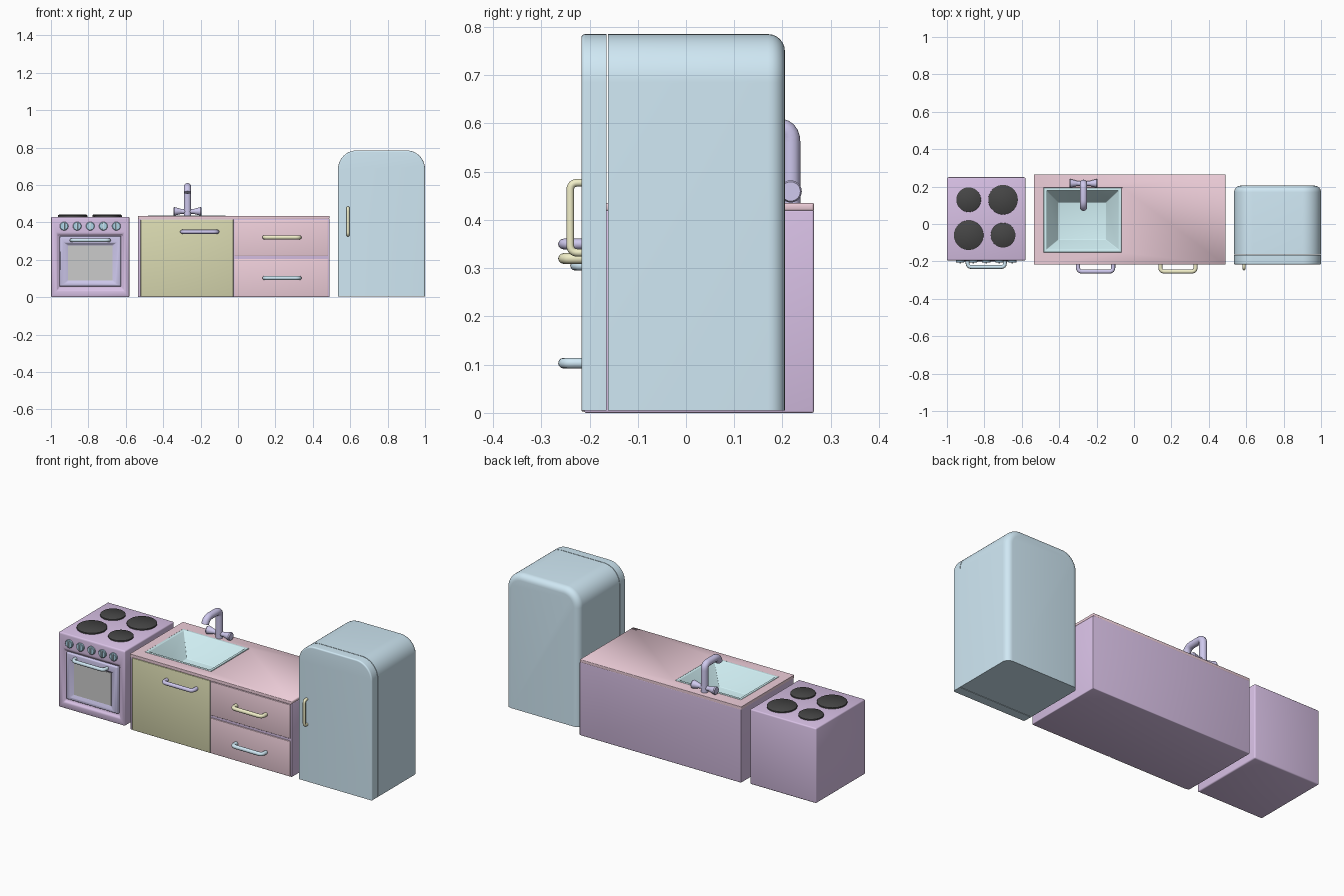
import bpy, bmesh, math
from mathutils import Vector

if "Cube" in bpy.data.objects:
    bpy.data.objects.remove(bpy.data.objects["Cube"])

COL = {'purple': (.70, .54, .80), 'pink': (.86, .62, .70), 'blue': (.63, .81, .91),
       'olive': (.70, .70, .44), 'yellow': (.88, .86, .58), 'lavender': (.62, .58, .85),
       'cyan': (.66, .90, .94), 'black': (.06, .06, .06), 'steel': (.42, .66, .80)}
MATS = {}
for k, c in COL.items():
    MATS[k] = bpy.data.materials.new(k)
    MATS[k].diffuse_color = (*c, 1)


def finish(ob, color, bevel=0, segs=3):
    if color:
        ob.data.materials.append(MATS[color])
    bpy.ops.object.select_all(action='DESELECT')
    ob.select_set(True)
    bpy.context.view_layer.objects.active = ob
    if bevel:
        m = ob.modifiers.new('bevel', 'BEVEL')
        m.width, m.segments, m.limit_method = bevel, segs, 'ANGLE'
        m.angle_limit = math.radians(40)
        bpy.ops.object.modifier_apply(modifier=m.name)
    bpy.ops.object.shade_smooth_by_angle(angle=math.radians(40))
    return ob


def loft(name, rings, color, bevel=0, caps=(True, True), cyclic=False, segs=3):
    """Skin a list of equal-length vertex loops."""
    bm = bmesh.new()
    vs = [[bm.verts.new(p) for p in r] for r in rings]
    n = len(vs[0])
    pairs = list(zip(vs, vs[1:])) + ([(vs[-1], vs[0])] if cyclic else [])
    for a, b in pairs:
        for i in range(n):
            bm.faces.new((a[i], a[(i + 1) % n], b[(i + 1) % n], b[i]))
    if not cyclic:
        for use, r in zip(caps, (vs[0], vs[-1])):
            if use:
                bm.faces.new(r)
    bmesh.ops.recalc_face_normals(bm, faces=bm.faces[:])
    me = bpy.data.meshes.new(name)
    bm.to_mesh(me)
    bm.free()
    ob = bpy.data.objects.new(name, me)
    bpy.context.collection.objects.link(ob)
    return finish(ob, color, bevel, segs)


def flat(x0, x1, y0, y1, z):      # horizontal rectangle
    return [(x0, y0, z), (x1, y0, z), (x1, y1, z), (x0, y1, z)]


def upright(x0, x1, z0, z1, y):   # front-facing rectangle
    return [(x0, y, z0), (x1, y, z0), (x1, y, z1), (x0, y, z1)]


def box(name, x0, x1, y0, y1, z0, z1, color, bevel=0):
    return loft(name, [flat(x0, x1, y0, y1, z0), flat(x0, x1, y0, y1, z1)], color, bevel)


def lathe(name, origin, axis, prof, color, n=32):
    """Round part: prof is a list of (distance along axis, radius)."""
    q = Vector((0, 0, 1)).rotation_difference(Vector(axis))
    o = Vector(origin)
    rings = [[o + q @ Vector((r * math.cos(2 * math.pi * i / n), r * math.sin(2 * math.pi * i / n), h))
              for i in range(n)] for h, r in prof]
    return loft(name, rings, color)


def tube(name, pts, r, fillet, color):
    """Round bar along a path with rounded corners."""
    P = [Vector(p) for p in pts]
    path = [P[0]]
    for a, b, c in zip(P, P[1:], P[2:]):
        s, e = b + (a - b).normalized() * fillet, b + (c - b).normalized() * fillet
        path += [s * (1 - t) ** 2 + b * 2 * t * (1 - t) + e * t * t for t in (k / 6 for k in range(7))]
    path.append(P[-1])
    cu = bpy.data.curves.new(name, 'CURVE')
    cu.dimensions, cu.bevel_depth, cu.bevel_resolution, cu.use_fill_caps = '3D', r, 4, True
    sp = cu.splines.new('POLY')
    sp.points.add(len(path) - 1)
    for q, p in zip(sp.points, path):
        q.co = (*p, 1)
    ob = bpy.data.objects.new(name, cu)
    bpy.context.collection.objects.link(ob)
    bpy.ops.object.select_all(action='DESELECT')
    ob.select_set(True)
    bpy.context.view_layer.objects.active = ob
    bpy.ops.object.convert(target='MESH')
    return finish(bpy.context.view_layer.objects.active, color)


def bar_handle(name, x0, x1, z, y_wall, y_out, r, color):
    a, b, y = x0 + r, x1 - r, y_out + r
    tube(name, [(a, y_wall, z), (a, y, z), (b, y, z), (b, y_wall, z)], r, .022, color)


# Stove body with a recess in its front, oven door and window
SX = (-1.0, -.58)
loft('stove_body', [upright(*SX, 0, .43, .25), upright(*SX, 0, .43, -.195),
                    upright(-.968, -.61, .035, .338, -.195),
                    upright(-.96, -.618, .045, .33, -.183)], 'purple', .008)
loft('oven_door', [upright(-.955, -.623, .055, .327, -.18), upright(-.95, -.63, .06, .325, -.198),
                   upright(-.925, -.655, .075, .29, -.198),
                   upright(-.908, -.672, .09, .277, -.186)], 'lavender', .004)
box('oven_window', -.908, -.672, -.189, -.184, .09, .277, None)
bar_handle('oven_handle', -.90, -.68, .305, -.19, -.24, .01, 'blue')

# Stove knobs and burners
for i in range(5):
    x = -.93 + i * .07
    lathe(f'stove_knob_{i + 1}', (x, -.19, .38), (0, -1, 0), [(0, .023), (.013, .023), (.016, .02)], 'steel', 24)
    box(f'knob_grip_{i + 1}', x - .004, x + .004, -.212, -.2, .361, .399, 'blue', .002)
for i, (x, y, r) in enumerate([(-.884, .13, .066), (-.70, .13, .079), (-.884, -.06, .079), (-.70, -.06, .066)]):
    lathe(f'burner_{i + 1}', (x, y, .428), (0, 0, 1), [(0, r), (.009, r), (.013, r - .005)], 'black', 40)

# Sink cabinet: body, worktop with opening, basin
CX, CY = (-.535, .49), (-.217, .265)
HOLE = (-.483, -.067, -.152, .193)
loft('cabinet_body', [flat(*CX, -.211, CY[1], 0), flat(*CX, -.211, CY[1], .42),
                      flat(*HOLE, .42)], 'purple', .004, caps=(True, False))
loft('worktop', [flat(*CX, *CY, .418), flat(*CX, *CY, .435), flat(*HOLE, .435), flat(*HOLE, .418)],
     'pink', .005, cyclic=True)
loft('sink_basin', [flat(-.42, -.14, -.10, .13, .305), flat(*HOLE, .415), flat(*HOLE, .437),
                    flat(-.469, -.081, -.138, .179, .437),
                    flat(-.405, -.15, -.085, .115, .315)], 'cyan', .003)

# Cabinet fronts and their handles
box('cabinet_door', -.52, -.025, -.217, -.20, .003, .416, 'olive', .003)
box('upper_drawer', -.02, .482, -.217, -.20, .22, .414, 'pink', .003)
box('lower_drawer', -.02, .482, -.217, -.20, .003, .205, 'pink', .003)
for nm, x0, x1, z, c in [('door_handle', -.31, -.10, .35, 'lavender'),
                         ('upper_drawer_handle', .13, .34, .32, 'yellow'),
                         ('lower_drawer_handle', .13, .34, .103, 'blue')]:
    bar_handle(nm, x0, x1, z, -.21, -.265, .011, c)

# Faucet: spout, cross bar, flared taps
FX, FY = -.27, .217
tube('faucet_spout', [(FX, FY, .43), (FX, FY, .591), (FX, .10, .591), (FX, .088, .56)], .02, .03, 'lavender')
lathe('faucet_bar', (FX - .045, FY, .459), (1, 0, 0), [(0, .013), (.09, .013)], 'lavender', 20)
for nm, s in (('left_tap', -1), ('right_tap', 1)):
    lathe(nm, (FX + s * .03, FY, .459), (s, 0, 0),
          [(0, .012), (.012, .016), (.04, .023), (.046, .02)], 'lavender', 24)


# Fridge: arched slabs for body and door
def arch(x0, x1, z0, z1, r, y):
    p = [(x0, y, z0), (x1, y, z0)]
    for cx, a0 in ((x1 - r, 0), (x0 + r, 90)):
        for k in range(13):
            a = math.radians(a0 + k * 7.5)
            p.append((cx + r * math.cos(a), y, z1 - r + r * math.sin(a)))
    return p


def arch_slab(name, y_flat, y_round, r_edge):
    """Arched slab whose y_round rim is rounded on top and sides, flat at the base."""
    s = 1 if y_round > y_flat else -1
    rings = [arch(.535, 1, .005, .785, .1, y_flat)]
    for k in range(7):
        a = math.radians(15 * k)
        d = r_edge * (1 - math.cos(a))
        y = y_round - s * r_edge * (1 - math.sin(a))
        rings.append(arch(.535 + d, 1 - d, .005, .785 - d, .1 - d, y))
    loft(name, rings, 'blue')


arch_slab('fridge_body', -.162, .205, .035)
arch_slab('fridge_door', -.165, -.217, .008)
tube('fridge_handle', [(.588, -.21, .332), (.588, -.240, .332), (.588, -.240, .477), (.588, -.21, .477)],
     .008, .016, 'yellow')

for m in bpy.data.materials:
    if m.users and not m.is_grease_pencil:
        m.use_nodes = True
        m.node_tree.nodes["Principled BSDF"].inputs["Base Color"].default_value = m.diffuse_color
